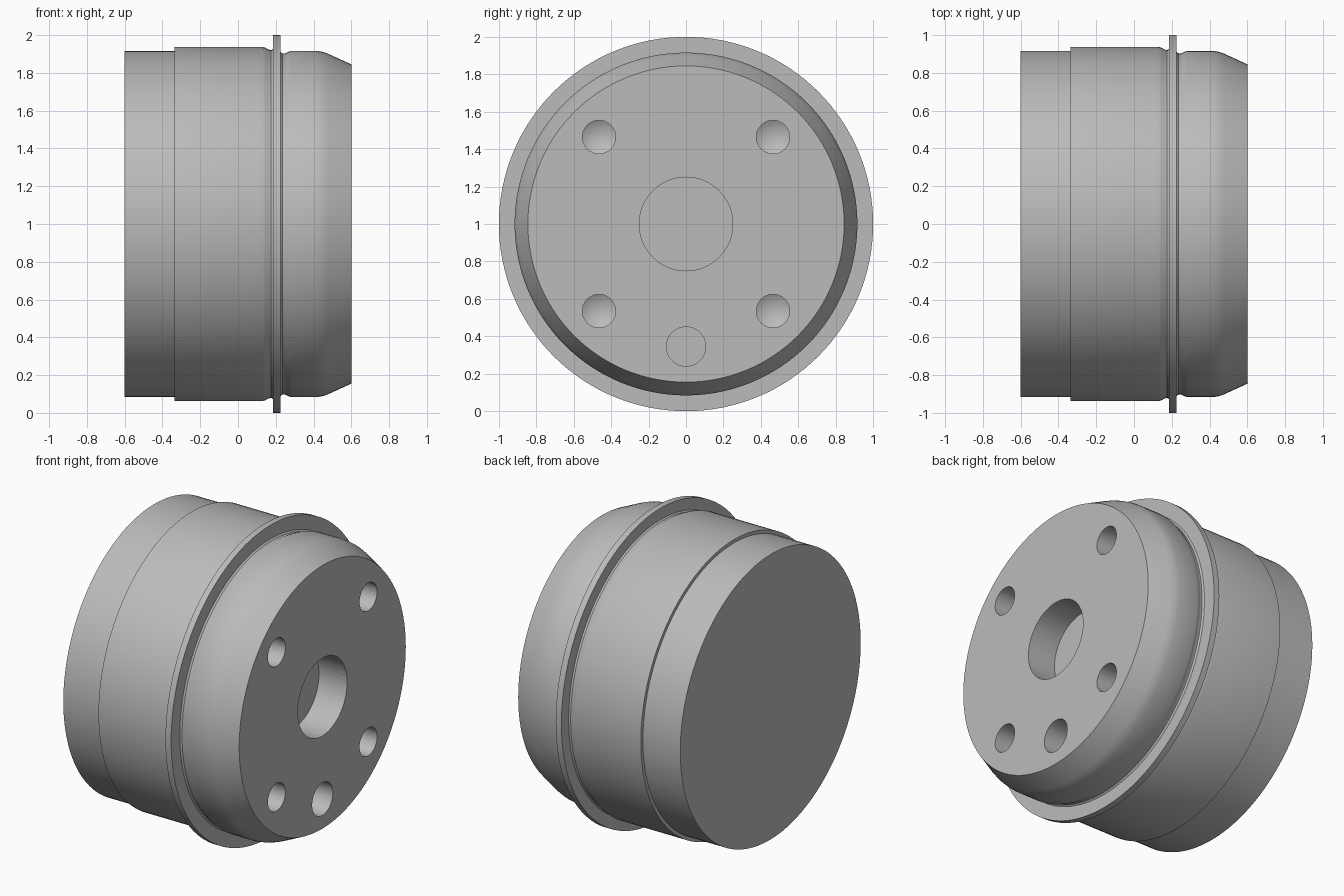
import bpy, bmesh, math
from mathutils import Vector

default = bpy.data.objects.get("Cube")
if default:
    bpy.data.objects.remove(default, do_unlink=True)

CENTRE = Vector((0, 0, 1))
FACE_X = 0.6          # bolted end face

grey = bpy.data.materials.new("machined_grey")
grey.use_nodes = True
COLOUR = (0.5, 0.5, 0.5, 1)
grey.diffuse_color = COLOUR
grey.node_tree.nodes["Principled BSDF"].inputs["Base Color"].default_value = COLOUR


def lathe(name, profile, y=0, z=0, steps=128):
    """Revolve (x, radius) points about an axis parallel to x."""
    bm = bmesh.new()
    axis = CENTRE + Vector((0, y, z))
    verts = [bm.verts.new(axis + Vector((x, 0, r))) for x, r in profile]
    edges = [bm.edges.new(pair) for pair in zip(verts, verts[1:])]
    bmesh.ops.spin(bm, geom=verts + edges, cent=axis, axis=(1, 0, 0),
                   angle=math.tau, steps=steps, use_merge=True)
    bmesh.ops.remove_doubles(bm, verts=bm.verts, dist=1e-5)
    bmesh.ops.recalc_face_normals(bm, faces=bm.faces)
    mesh = bpy.data.meshes.new(name)
    bm.to_mesh(mesh)
    bm.free()
    mesh.materials.append(grey)
    obj = bpy.data.objects.new(name, mesh)
    bpy.context.collection.objects.link(obj)
    return obj


def drill(target, y, z, radius, depth, tip=0):
    """Cut a blind hole into the end face, with an optional conical bottom."""
    floor = FACE_X - depth
    cutter = lathe("drill_cutter", [(FACE_X + 0.1, 0), (FACE_X + 0.1, radius),
                                    (floor, radius), (floor - tip, 0)], y, z, 48)
    cutter.hide_render = True
    mod = target.modifiers.new("hole", 'BOOLEAN')
    mod.operation = 'DIFFERENCE'
    mod.solver = 'EXACT'
    mod.object = cutter
    bpy.context.view_layer.objects.active = target
    bpy.ops.object.modifier_apply(modifier=mod.name)
    bpy.data.objects.remove(cutter, do_unlink=True)


# Drum: plain rear, stepped band, relief grooves around a thin flange, tapered nose
drum = lathe("drum_body", [
    (-0.6, 0), (-0.6, 0.915), (-0.335, 0.915), (-0.335, 0.937),
    (0.13, 0.937), (0.145, 0.933), (0.16, 0.924), (0.175, 0.92), (0.185, 0.926),
    (0.185, 1), (0.225, 1),
    (0.225, 0.912), (0.235, 0.903), (0.25, 0.903), (0.265, 0.911), (0.28, 0.916),
    (0.42, 0.916), (0.45, 0.911), (0.48, 0.9), (FACE_X, 0.845), (FACE_X, 0)])

# Centre bore, locating hole and four bolt holes
drill(drum, 0, 0, 0.25, 0.2)
drill(drum, 0, -0.655, 0.105, 0.2)
for y in (-0.465, 0.465):
    for z in (-0.465, 0.465):
        drill(drum, y, z, 0.089, 0.25, 0.05)

bpy.ops.object.select_all(action='DESELECT')
drum.select_set(True)
bpy.context.view_layer.objects.active = drum
bpy.ops.object.shade_smooth_by_angle(angle=math.radians(30))
